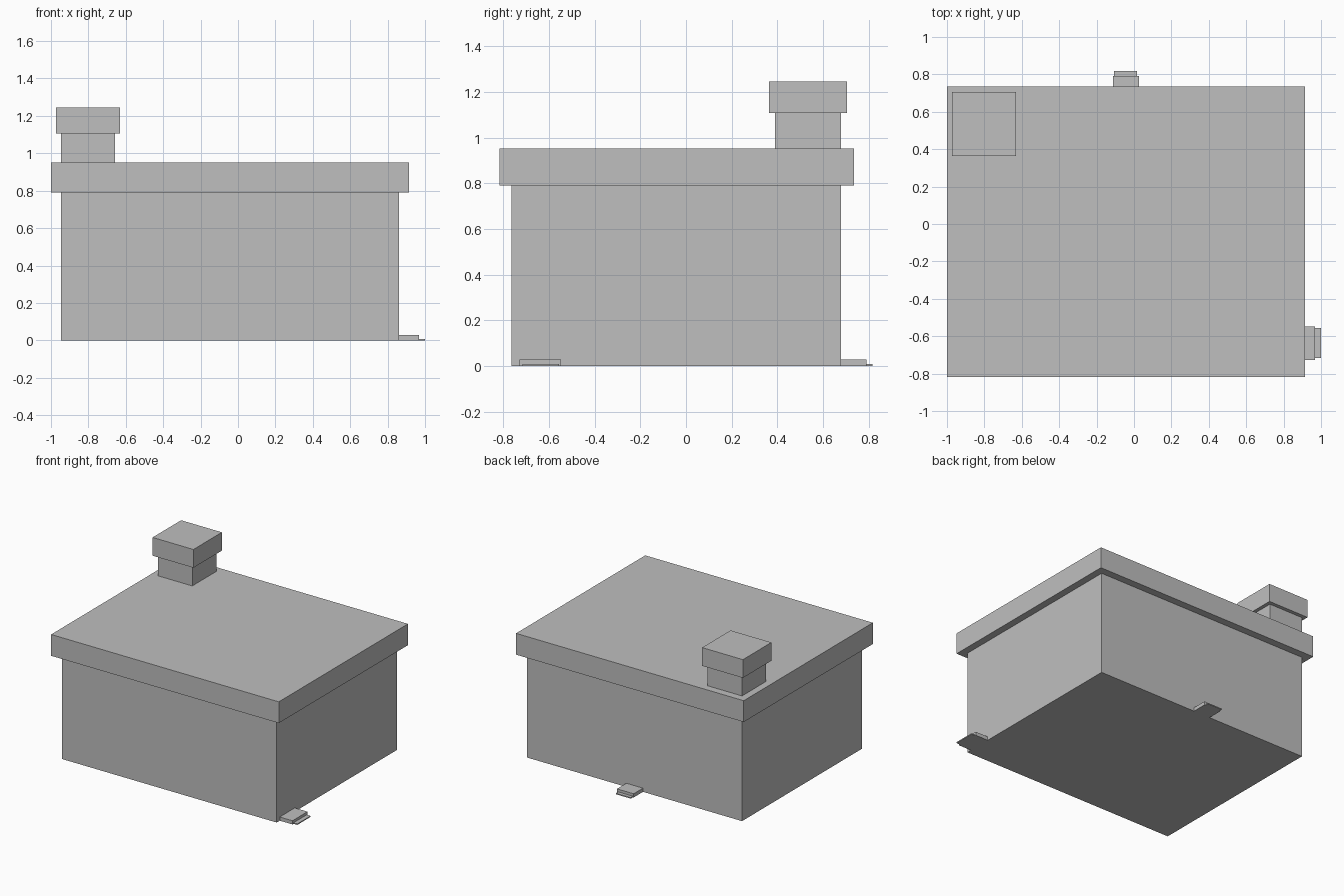
import bpy

cube = bpy.data.objects.get("Cube")
if cube:
    bpy.data.objects.remove(cube, do_unlink=True)

# Single flat grey
grey = bpy.data.materials.new("plain grey")
grey.use_nodes = True
colour = (0.52, 0.52, 0.52, 1)
grey.diffuse_color = colour
grey.node_tree.nodes["Principled BSDF"].inputs["Base Color"].default_value = colour


def block(name, x, y, z):
    """Box spanning the given (low, high) ranges."""
    spans = (x, y, z)
    bpy.ops.mesh.primitive_cube_add(size=1, location=[(a + b) / 2 for a, b in spans])
    ob = bpy.context.object
    ob.name = name
    ob.scale = [b - a for a, b in spans]
    bpy.ops.object.transform_apply(location=False, rotation=False, scale=True)
    ob.data.materials.append(grey)
    return ob


# House body and overhanging flat roof
EAVE, ROOF_TOP, CAP_BASE = 0.79, 0.952, 1.107
RIGHT_WALL, BACK_WALL = 0.861, 0.678
block("walls", (-0.946, RIGHT_WALL), (-0.765, BACK_WALL), (0, EAVE))
block("roof", (-1, 0.915), (-0.817, 0.735), (EAVE, ROOF_TOP))

# Chimney at the back corner
block("chimney_shaft", (-0.946, -0.657), (0.389, BACK_WALL), (ROOF_TOP, CAP_BASE))
block("chimney_cap", (-0.973, -0.63), (0.364, 0.706), (CAP_BASE, 1.246))

# Doorsteps, each with a thin lip in front
STEP, LIP = (0, 0.028), (0, 0.008)
block("side_step", (RIGHT_WALL, 0.968), (-0.728, -0.547), STEP)
block("side_step_lip", (0.968, 1), (-0.716, -0.557), LIP)
block("back_step", (-0.113, 0.027), (BACK_WALL, 0.79), STEP)
block("back_step_lip", (-0.107, 0.017), (0.79, 0.817), LIP)
